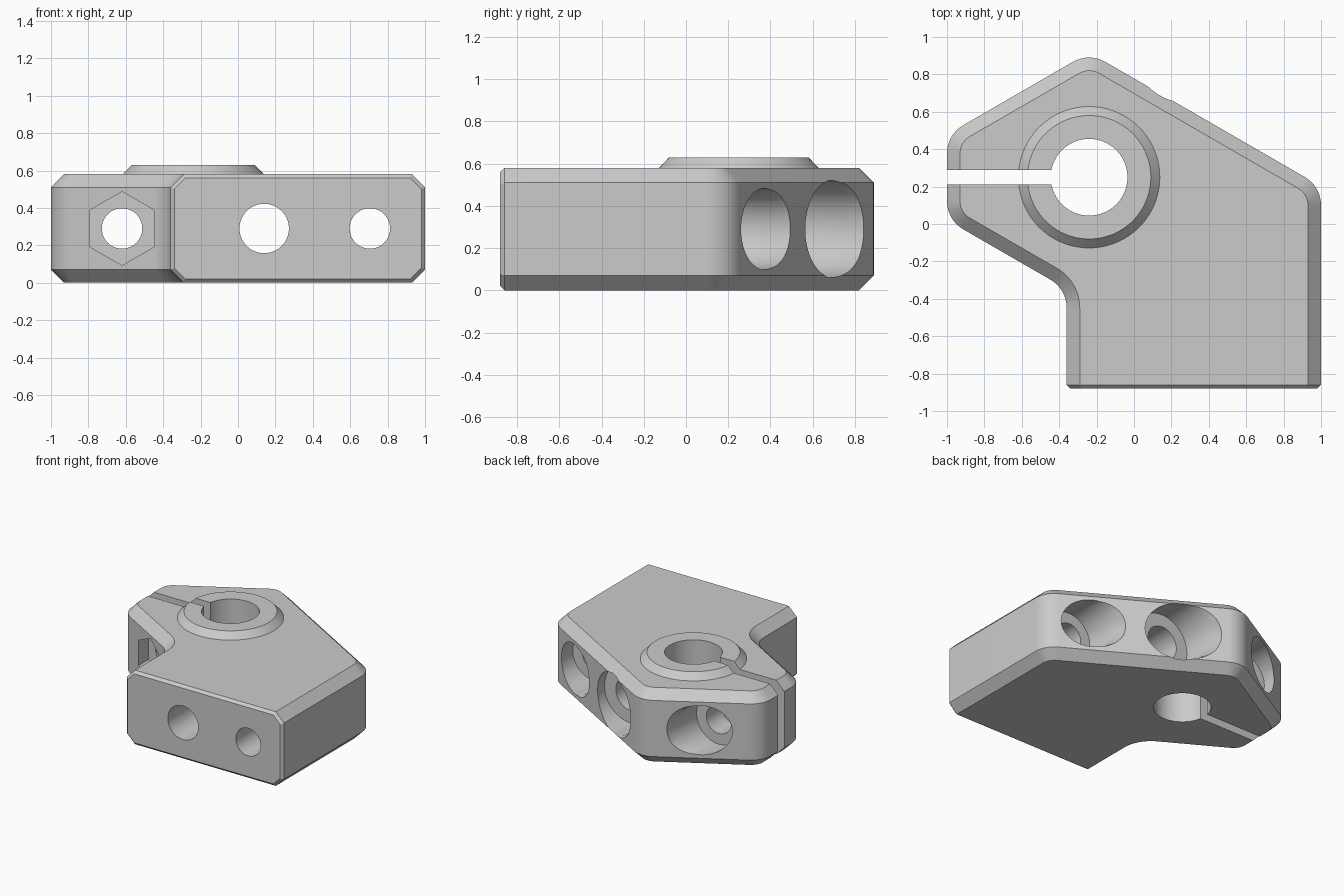
import bpy, bmesh, math
from mathutils import Vector, Matrix

cube = bpy.data.objects.get("Cube")
if cube:
    bpy.data.objects.remove(cube)

HEIGHT, CHAMFER, MID = 0.58, 0.07, 0.29
T = math.tan(math.radians(30))
BORE = Vector((-0.24, 0.25, 0))

grey = bpy.data.materials.new("plain_grey")
grey.use_nodes = True
grey.diffuse_color = (0.6, 0.6, 0.6, 1)
grey.node_tree.nodes["Principled BSDF"].inputs["Base Color"].default_value = grey.diffuse_color


def make_object(name, bm):
    bmesh.ops.recalc_face_normals(bm, faces=bm.faces)
    mesh = bpy.data.meshes.new(name)
    bm.to_mesh(mesh)
    bm.free()
    mesh.materials.append(grey)
    obj = bpy.data.objects.new(name, mesh)
    bpy.context.collection.objects.link(obj)
    return obj


def stack_rings(name, rings):
    """Solid skinned through rings of equal point count, capped at both ends."""
    bm = bmesh.new()
    loops = [[bm.verts.new(p) for p in ring] for ring in rings]
    n = len(loops[0])
    for low, high in zip(loops, loops[1:]):
        for i in range(n):
            j = (i + 1) % n
            bm.faces.new((low[i], low[j], high[j], high[i]))
    bm.faces.new(loops[0][::-1])
    bm.faces.new(loops[-1])
    return make_object(name, bm)


def lathe(name, profile, matrix, sides=64, turn=0.0):
    """Solid of revolution; profile is a list of (radius, distance along axis)."""
    angles = [turn + math.tau * i / sides for i in range(sides)]
    return stack_rings(name, [[matrix @ Vector((r * math.cos(a), r * math.sin(a), h))
                               for a in angles] for r, h in profile])


def along_y(x):
    """Local z becomes world +y, through the mid-height of the block."""
    return Matrix.Translation((x, 0, MID)) @ Matrix.Rotation(-math.pi / 2, 4, "X")


def combine(target, tool, operation):
    tool.hide_render = True
    mod = target.modifiers.new(tool.name, "BOOLEAN")
    mod.object, mod.operation, mod.solver = tool, operation, "EXACT"
    bpy.ops.object.select_all(action="DESELECT")
    bpy.context.view_layer.objects.active = target
    target.select_set(True)
    bpy.ops.object.modifier_apply(modifier=mod.name)
    bpy.data.objects.remove(tool)


def fillet(before, corner, after, radius, steps=12):
    """Points and outward normals of a rounded corner on a counter-clockwise outline."""
    a, b = (corner - before).normalized(), (after - corner).normalized()
    side = 1 if a.cross(b) > 0 else -1
    na, nb = Vector((a.y, -a.x)), Vector((b.y, -b.x))
    turn = math.acos(max(-1, min(1, a.dot(b))))
    centre = corner - a * radius * math.tan(turn / 2) - na * radius * side
    result = []
    for i in range(steps + 1):
        normal = Matrix.Rotation(side * turn * i / steps, 2) @ na
        result.append((centre + normal * radius * side, normal))
    return result


# Outline of the block: straight front foot, rounded everywhere else
apex = 0.917
corners = [Vector(c) for c in (
    (1, -0.88), (1, apex - 1.24 * T), (-0.24, apex), (-1, apex - 0.76 * T),
    (-1, 0.5 - apex + 0.76 * T), (-0.36, 0.5 - apex + 0.12 * T), (-0.36, -0.88))]
outline = [(corners[0], Vector((1, 0)))]
for before, corner, after in zip(corners, corners[1:], corners[2:]):
    outline += fillet(before, corner, after, 0.175)
outline.append((corners[-1], Vector((-1, 0))))

# Block with chamfered upper and lower rims
body = stack_rings("clamp_block", [
    [(*(p - n * inset), z) for p, n in outline]
    for inset, z in ((CHAMFER, 0), (0, CHAMFER), (0, HEIGHT - CHAMFER), (CHAMFER, HEIGHT))])

# Merge the flat front into one face and give it a fine bevel
bm = bmesh.new()
bm.from_mesh(body.data)
front = [f for f in bm.faces if all(v.co.y < -0.879 for v in f.verts)]
face = bmesh.ops.dissolve_faces(bm, faces=front)["region"][0]
bmesh.ops.bevel(bm, geom=list(face.edges), offset=0.02, segments=1,
                affect="EDGES", clamp_overlap=True)
bm.to_mesh(body.data)
bm.free()

# Raised collar around the main bore
combine(body, lathe("collar", [(0.378, 0.4), (0.378, HEIGHT), (0.33, 0.63)],
                    Matrix.Translation(BORE), 96), "UNION")

# Main bore and clamping slit
combine(body, lathe("main_bore", [(0.205, -0.2), (0.205, 1)],
                    Matrix.Translation(BORE), 96), "DIFFERENCE")
bm = bmesh.new()
bmesh.ops.create_cube(bm, size=1, matrix=Matrix.Translation((-0.74, 0.25, 0.4))
                      @ Matrix.Diagonal((0.8, 0.075, 1.6, 1)))
combine(body, make_object("slit", bm), "DIFFERENCE")

# Stepped screw holes: x, hole radius, head radius, head seat, start of flared mouth
for x, hole, head, seat, mouth in ((0.14, 0.132, 0.23, 0.48, 0.74),
                                   (0.705, 0.108, 0.192, 0.12, 0.40),
                                   (-0.62, 0.108, 0.192, 0.48, 0.72)):
    profile = [(hole, -1.2), (hole, seat), (head, seat), (head, mouth),
               (head + 0.02, mouth + 0.08), (head + 0.02, 1.3)]
    combine(body, lathe("screw_hole", profile, along_y(x)), "DIFFERENCE")

# Hexagonal nut pocket
combine(body, lathe("nut_pocket", [(0.197, -0.6), (0.197, 0.02)], along_y(-0.62),
                    6, math.pi / 6), "DIFFERENCE")

# Smooth shading that keeps machined edges crisp
bpy.ops.object.select_all(action="DESELECT")
bpy.context.view_layer.objects.active = body
body.select_set(True)
bpy.ops.object.shade_smooth_by_angle(angle=math.radians(25))
